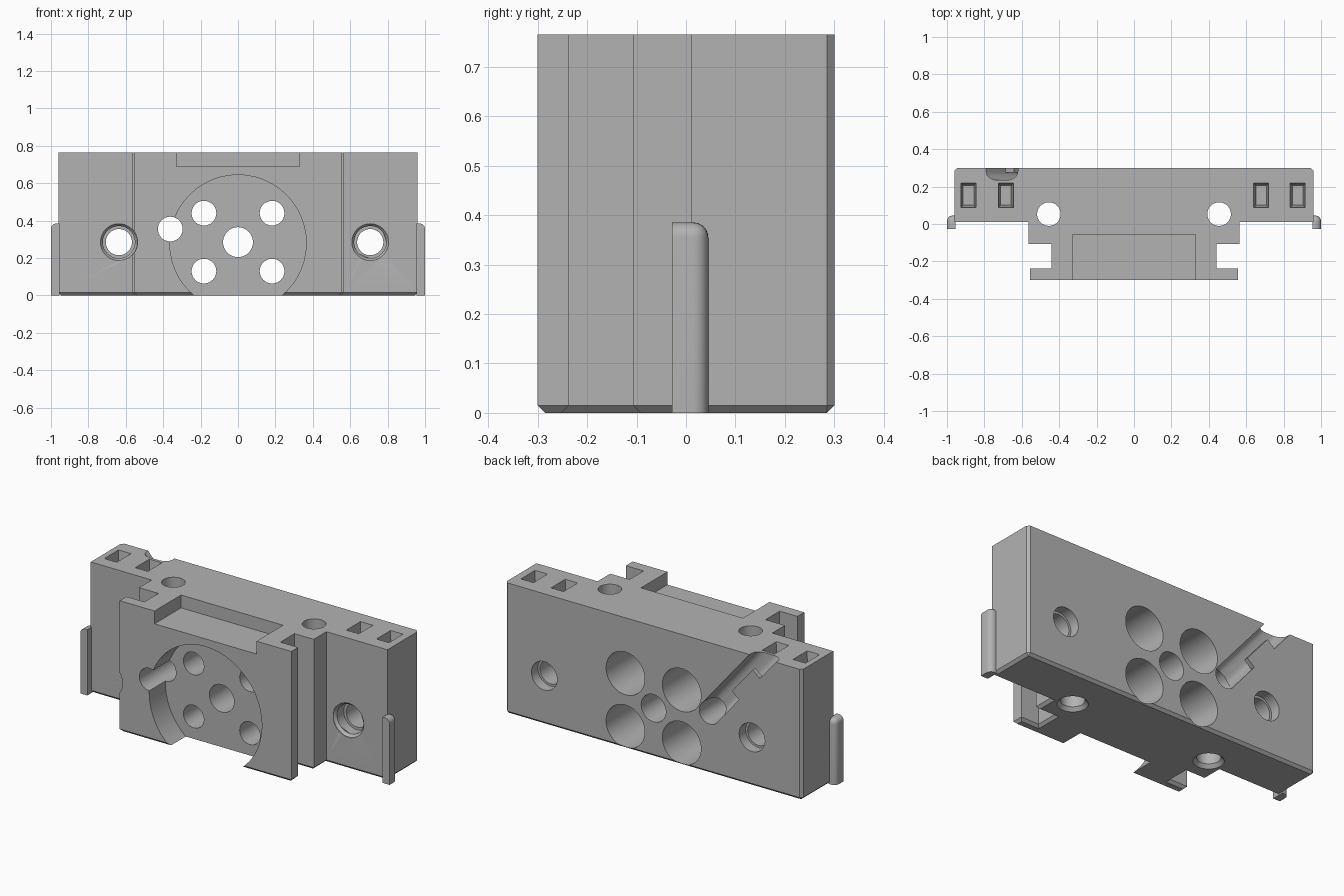
import bpy, bmesh, math
from mathutils import Matrix, Vector

old = bpy.data.objects.get("Cube")
if old:
    bpy.data.objects.remove(old, do_unlink=True)

grey = bpy.data.materials.new("mid grey")
grey.use_nodes = True
COLOUR = (0.45, 0.45, 0.45, 1)
grey.diffuse_color = COLOUR
grey.node_tree.nodes["Principled BSDF"].inputs["Base Color"].default_value = COLOUR


def to_object(name, bm):
    bmesh.ops.recalc_face_normals(bm, faces=bm.faces)
    mesh = bpy.data.meshes.new(name)
    bm.to_mesh(mesh)
    bm.free()
    mesh.materials.append(grey)
    obj = bpy.data.objects.new(name, mesh)
    bpy.context.scene.collection.objects.link(obj)
    return obj


def box_bm(lo, hi):
    bm = bmesh.new()
    lo, hi = Vector(lo), Vector(hi)
    size = hi - lo
    bmesh.ops.create_cube(bm, size=1, matrix=Matrix.Translation((lo + hi) / 2)
                          @ Matrix.Diagonal((*size, 1)))
    return bm


def round_edges(bm, rule, radius, segments):
    edges = [e for e in bm.edges if rule(*[v.co for v in e.verts])]
    bmesh.ops.bevel(bm, geom=edges, offset=radius, segments=segments,
                    profile=0.5, affect='EDGES')


cutters = []


def cut(bm):
    obj = to_object("cutter", bm)
    obj.hide_render = True
    cutters.append(obj)


def bore(start, end, r1, r2=None):
    """Round cutter between two points, optionally tapered."""
    a, b = Vector(start), Vector(end)
    bm = bmesh.new()
    turn = (b - a).to_track_quat('Z', 'Y').to_matrix().to_4x4()
    bmesh.ops.create_cone(bm, cap_ends=True, segments=48, radius1=r1,
                          radius2=r1 if r2 is None else r2, depth=(b - a).length,
                          matrix=Matrix.Translation((a + b) / 2) @ turn)
    cut(bm)


# Block: plan outline with a T-shaped front rail, pulled up to full height
TOP, BACK, FRONT = 0.765, 0.30, -0.30
half = [(0.96, BACK), (0.96, 0.01), (0.565, 0.01), (0.565, -0.107),
        (0.44, -0.107), (0.44, -0.237), (0.555, -0.237), (0.555, FRONT)]
outline = half + [(-x, y) for x, y in reversed(half)]
bm = bmesh.new()
face = bm.faces.new([bm.verts.new((x, y, 0)) for x, y in outline])
up = bmesh.ops.extrude_face_region(bm, geom=[face], use_keep_orig=True)
bmesh.ops.translate(bm, vec=(0, 0, TOP),
                    verts=[v for v in up["geom"] if isinstance(v, bmesh.types.BMVert)])
bmesh.ops.recalc_face_normals(bm, faces=bm.faces)
round_edges(bm, lambda a, b: (a.z < 0.001 and b.z < 0.001)
            or (abs(a.z - b.z) > 0.1 and a.y > 0.29), 0.015, 1)
body = to_object("mounting_block", bm)

# Front top notch and round front recess
cut(box_bm((-0.33, -0.4, 0.69), (0.33, -0.055, 0.9)))
bore((0, -0.4, 0.28), (0, -0.15, 0.28), 0.365)

# Centre hole and four stepped holes
bore((0, -0.4, 0.285), (0, 0.4, 0.285), 0.08)
for x in (-0.182, 0.182):
    for z in (0.13, 0.44):
        bore((x, -0.4, z), (x, 0.4, z), 0.066)
        bore((x, 0.0, z), (x, 0.4, z), 0.125)

# Fixing holes with countersinks and wider ends
for x in (-0.637, 0.707):
    bore((x, -0.4, 0.285), (x, 0.4, 0.285), 0.07)
    bore((x, -0.4, 0.285), (x, 0.012, 0.285), 0.10)
    bore((x, 0.01, 0.285), (x, 0.028, 0.285), 0.10, 0.086)
    bore((x, 0.02, 0.285), (x, 0.09, 0.285), 0.086)
    bore((x, 0.24, 0.285), (x, 0.4, 0.285), 0.083)

# Upright holes, flared at the bottom
for x in (-0.455, 0.455):
    bore((x, 0.053, -0.1), (x, 0.053, 0.9), 0.063)
    bore((x, 0.053, -0.01), (x, 0.053, 0.02), 0.09, 0.063)

# Tapered rectangular pockets in the top
for x in (-0.885, -0.685, 0.68, 0.875):
    bm = box_bm((x - 0.044, 0.083, 0.65), (x + 0.044, 0.222, 0.8))
    for v in bm.verts:
        if v.co.z < 0.7:
            v.co.x = x + (v.co.x - x) * 0.65
            v.co.y = 0.153 + (v.co.y - 0.153) * 0.75
    cut(bm)

# Cable hole and slanted cable groove on the back
bore((-0.362, -0.4, 0.355), (-0.362, 0.4, 0.355), 0.066)
slant = Matrix.Translation((-0.362, 0, 0.355)) @ Matrix.Rotation(math.radians(-40), 4, 'Y')
bm = box_bm((-0.065, 0.235, 0), (0.065, 0.4, 0.8))
round_edges(bm, lambda a, b: a.y < 0.24 and b.y < 0.24 and abs(a.z - b.z) > 0.1, 0.045, 6)
bm.transform(slant)
cut(bm)

# Apply all cuts to the block
for c in cutters:
    mod = body.modifiers.new("cut", 'BOOLEAN')
    mod.operation = 'DIFFERENCE'
    mod.solver = 'EXACT'
    mod.object = c
graph = bpy.context.evaluated_depsgraph_get()
body.data = bpy.data.meshes.new_from_object(body.evaluated_get(graph))
body.modifiers.clear()
for c in cutters:
    bpy.data.objects.remove(c, do_unlink=True)

# Lip that holds the cable in the groove
bm = box_bm((-0.075, 0.275, 0.22), (-0.005, BACK, 0.43))
bm.transform(slant)
parts = [body, to_object("cable_lip", bm)]

# Rounded side clips
for name, side in (("left_clip", 1), ("right_clip", -1)):
    bm = box_bm((0.955, -0.028, 0), (1.0, 0.045, 0.385))
    round_edges(bm, lambda a, b: (a.x > 0.99 and b.x > 0.99 and min(a.y, b.y) > 0)
                or (a.z > 0.3 and b.z > 0.3 and min(a.y, b.y) > 0)
                or (a.x > 0.99 and b.x > 0.99 and min(a.z, b.z) > 0.3), 0.03, 6)
    for v in bm.verts:
        v.co.x *= side
    parts.append(to_object(name, bm))

for obj in bpy.context.selected_objects:
    obj.select_set(False)
for obj in parts:
    obj.select_set(True)
bpy.context.view_layer.objects.active = body
bpy.ops.object.shade_smooth_by_angle(angle=math.radians(30))
